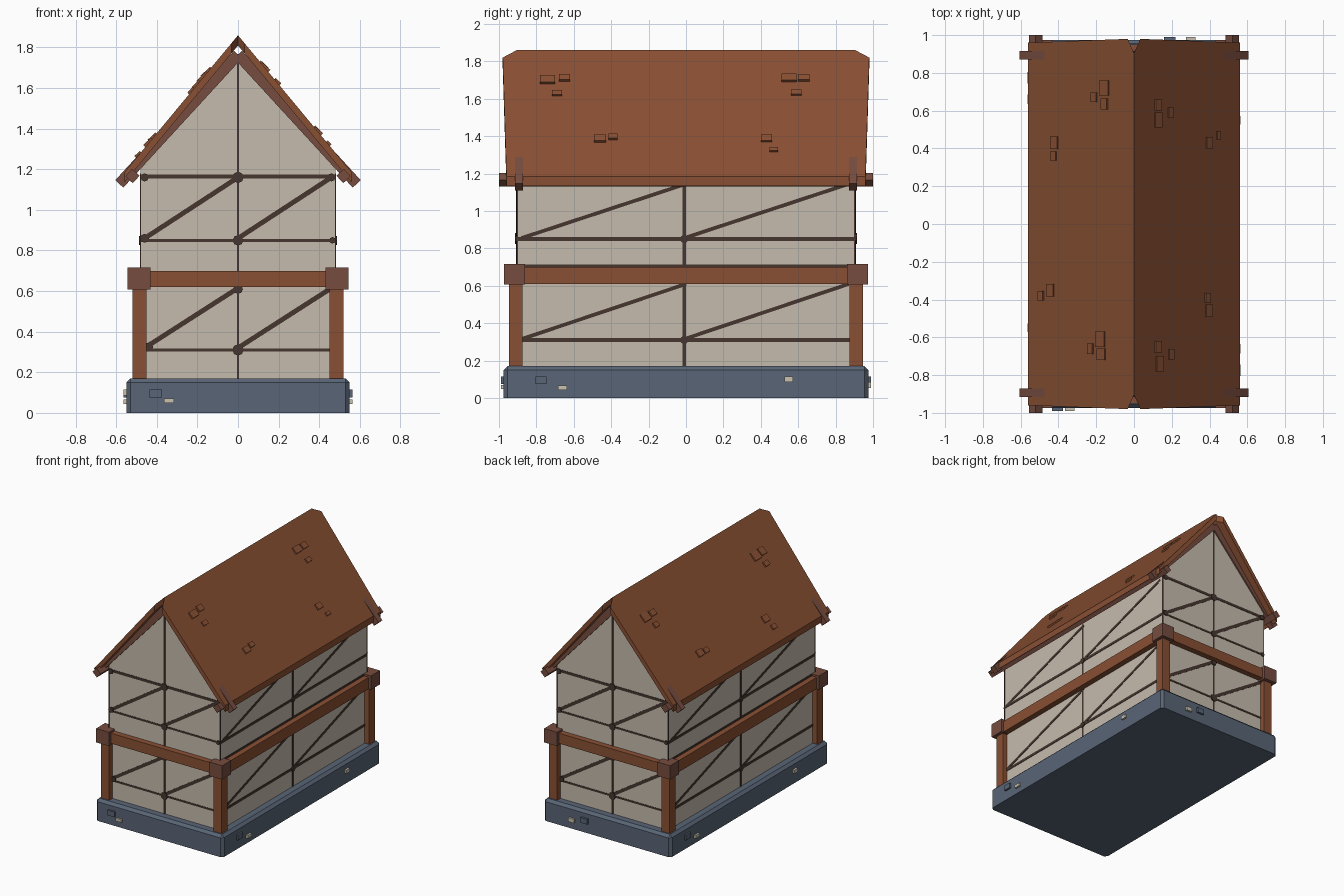
import bpy, bmesh, math
from mathutils import Matrix, Vector

if "Cube" in bpy.data.objects:
    bpy.data.objects.remove(bpy.data.objects["Cube"])


def mat(name, c):
    m = bpy.data.materials.new(name)
    m.diffuse_color = (*c, 1)
    m.use_nodes = True
    m.node_tree.nodes["Principled BSDF"].inputs["Base Color"].default_value = m.diffuse_color
    return m


PLASTER = mat("plaster", (0.56, 0.50, 0.42))
STONE = mat("blue_stone", (0.10, 0.13, 0.18))
WOOD = mat("red_brown_wood", (0.25, 0.08, 0.033))
DARKWOOD = mat("joint_wood", (0.18, 0.073, 0.05))
TIMBER = mat("dark_timber", (0.062, 0.037, 0.028))
PALE = mat("pale_stone", (0.58, 0.54, 0.44))


def finish(bm, name, material):
    bmesh.ops.recalc_face_normals(bm, faces=bm.faces)
    me = bpy.data.meshes.new(name)
    bm.to_mesh(me)
    bm.free()
    me.materials.append(material)
    ob = bpy.data.objects.new(name, me)
    bpy.context.collection.objects.link(ob)
    return ob


def box(bm, size, loc, rot=Matrix(), frame=Matrix()):
    m = frame @ Matrix.Translation(loc) @ rot @ Matrix.Diagonal((*size, 1))
    bmesh.ops.create_cube(bm, size=1, matrix=m)


def prism(bm, pts, vec):
    f = bm.faces.new([bm.verts.new(p) for p in pts])
    r = bmesh.ops.extrude_face_region(bm, geom=[f])
    bmesh.ops.translate(bm, vec=vec, verts=[g for g in r["geom"] if isinstance(g, bmesh.types.BMVert)])


def turn(k):
    return Matrix.Rotation(math.radians(90 * k), 4, 'Z')


# Stone base with bevelled edges
bm = bmesh.new()
box(bm, (1.1, 1.95, 0.17), (0, 0, 0.085))
edges = [e for e in bm.edges if max(v.co.z for v in e.verts) > 0.1]
bmesh.ops.bevel(bm, geom=edges, offset=0.02, segments=1, affect='EDGES')
finish(bm, "stone_base", STONE)

# Loose stones on the base: (quarter turn, u, z, width, height)
D = {0: 0.975, 1: 0.55, 2: 0.975, 3: 0.55}
blue = [(0, -0.405, 0.095, 0.06, 0.04), (2, -0.19, 0.095, 0.06, 0.04),
        (1, -0.775, 0.095, 0.06, 0.04), (3, -0.775, 0.095, 0.06, 0.04)]
pale = [(0, -0.34, 0.06, 0.05, 0.022), (2, -0.30, 0.07, 0.05, 0.03),
        (1, -0.66, 0.055, 0.05, 0.024), (1, 0.55, 0.1, 0.045, 0.028),
        (3, -0.66, 0.055, 0.05, 0.024), (3, 0.55, 0.1, 0.045, 0.028)]
for name, stones, m in (("blue_base_stones", blue, STONE), ("pale_base_stones", pale, PALE)):
    bm = bmesh.new()
    for k, u, z, w, h in stones:
        box(bm, (w, 0.03, h), (u, -D[k], z), frame=turn(k))
    finish(bm, name, m)

# Plaster walls with gables
bm = bmesh.new()
wall = [(-0.48, 0.16), (0.48, 0.16), (0.48, 1.2), (0, 1.77), (-0.48, 1.2)]
prism(bm, [(x, -0.905, z) for x, z in wall], (0, 1.81, 0))
finish(bm, "plaster_walls", PLASTER)

# Corner posts and the beams joining them
bm = bmesh.new()
for sx in (-1, 1):
    for sy in (-1, 1):
        box(bm, (0.07, 0.07, 0.5), (sx * 0.485, sy * 0.91, 0.4))
finish(bm, "corner_posts", WOOD)
bm = bmesh.new()
for s in (-1, 1):
    box(bm, (0.9, 0.08, 0.08), (0, s * 0.91, 0.66))
    box(bm, (0.08, 1.76, 0.09), (s * 0.485, 0, 0.655))
finish(bm, "storey_beams", WOOD)
bm = bmesh.new()
for sx in (-1, 1):
    for sy in (-1, 1):
        box(bm, (0.112, 0.112, 0.108), (sx * 0.488, sy * 0.917, 0.662))
finish(bm, "corner_blocks", DARKWOOD)

# Thin dark timber framing, repeated by half turns
T = 0.006


def strip(bm, k, d, a, b, w):
    a, b = Vector(a), Vector(b)
    c, v = (a + b) / 2, b - a
    rot = Matrix.Rotation(-math.atan2(v.y, v.x), 4, 'Y')
    box(bm, (v.length, T, w), (c.x, -d, c.y), rot, turn(k))


def node(bm, k, d, u, z, r):
    m = turn(k) @ Matrix.Translation((u, -d, z)) @ Matrix.Rotation(math.pi / 2, 4, 'X')
    bmesh.ops.create_cone(bm, cap_ends=True, segments=8, radius1=r, radius2=r, depth=0.016, matrix=m)


bm = bmesh.new()
for k in (0, 2):
    d = 0.905
    strip(bm, k, d, (0, 0.17), (0, 1.72), 0.012)
    for z, w in ((0.31, 0.014), (0.85, 0.014), (1.165, 0.02)):
        strip(bm, k, d, (-0.478, z), (0.478, z), w)
    for u in (-0.46, 0):
        strip(bm, k, d, (u, 0.32), (u + 0.46, 0.615), 0.024)
        strip(bm, k, d, (u, 0.86), (u + 0.46, 1.16), 0.024)
    for u, z, r in ((0, 0.31, 0.028), (0, 0.61, 0.024), (0, 0.85, 0.026), (0, 1.16, 0.028),
                    (-0.44, 0.325, 0.022), (-0.46, 0.86, 0.022), (-0.46, 1.16, 0.02),
                    (0.46, 1.16, 0.02), (0.465, 0.85, 0.016)):
        node(bm, k, d, u, z, r)
finish(bm, "gable_framing", TIMBER)
bm = bmesh.new()
for k in (1, 3):
    d = 0.48
    strip(bm, k, d, (-0.01, 0.17), (-0.01, 1.16), 0.018)
    for u in (-0.902, 0.902):
        strip(bm, k, d, (u, 0.7), (u, 1.18), 0.01)
    for z in (0.31, 0.705, 0.85):
        strip(bm, k, d, (-0.9, z), (0.9, z), 0.02)
    for u in (-0.88, -0.01):
        strip(bm, k, d, (u, 0.315), (u + 0.88, 0.61), 0.02)
        strip(bm, k, d, (u, 0.855), (u + 0.88, 1.145), 0.02)
    for z in (0.31, 0.85):
        node(bm, k, d, -0.01, z, 0.022)
finish(bm, "side_framing", TIMBER)

# Roof slabs, clipped at the ridge ends
EX, EZ, RZ = 0.56, 1.185, 1.86
S = (RZ - EZ) / EX
bm = bmesh.new()
half = [(0, 0.905), (0.033, 0.98), (EX, 0.96)]
outline = half + [(x, -y) for x, y in reversed(half)]
for s in (-1, 1):
    prism(bm, [(s * x, y, RZ - S * x) for x, y in outline], (0, 0, -0.05))
finish(bm, "roof", WOOD)

# Raised shingles: (side, y, z, width along y, height in z)
right = [(-0.74, 1.70, 0.08, 0.04), (-0.65, 1.71, 0.06, 0.035), (-0.69, 1.627, 0.055, 0.026),
         (-0.46, 1.385, 0.065, 0.036), (-0.39, 1.395, 0.05, 0.028), (0.43, 1.385, 0.06, 0.034),
         (0.47, 1.325, 0.045, 0.02), (0.55, 1.71, 0.08, 0.04), (0.63, 1.71, 0.06, 0.035),
         (0.59, 1.63, 0.055, 0.026)]
left = [(0.72, 1.675, 0.08, 0.05), (0.67, 1.61, 0.05, 0.03), (0.635, 1.675, 0.06, 0.035),
        (0.43, 1.355, 0.065, 0.04), (0.36, 1.35, 0.05, 0.03), (-0.35, 1.33, 0.065, 0.04),
        (-0.38, 1.27, 0.05, 0.028), (-0.61, 1.65, 0.08, 0.05), (-0.66, 1.585, 0.055, 0.03),
        (-0.69, 1.655, 0.06, 0.045)]
tilt = math.atan(S)
bm = bmesh.new()
for s, rows in ((1, right), (-1, left)):
    for y, z, w, h in rows:
        rot = Matrix.Rotation(s * (tilt - 0.12), 4, 'Y')
        box(bm, (h / math.sin(tilt), w, 0.022), (s * (RZ - z) / S, y, z), rot)
finish(bm, "raised_shingles", WOOD)

# Rafters at both gables and eave beams along the sides
bm = bmesh.new()
a, b = Vector((0, 1.765)), Vector((0.585, 1.128))
v = b - a
ang = math.atan2(-v.y, v.x)
for s in (-1, 1):
    rot = Matrix.Rotation(s * ang, 4, 'Y')
    for y in (-0.893, 0.893):
        box(bm, (v.length, 0.045, 0.054), (s * (a.x + b.x) / 2, y, (a.y + b.y) / 2), rot)
finish(bm, "gable_rafters", DARKWOOD)
bm = bmesh.new()
for s in (-1, 1):
    box(bm, (0.05, 2.0, 0.05), (s * 0.52, 0, 1.167), Matrix.Rotation(s * ang, 4, 'Y'))
finish(bm, "eave_beams", DARKWOOD)
